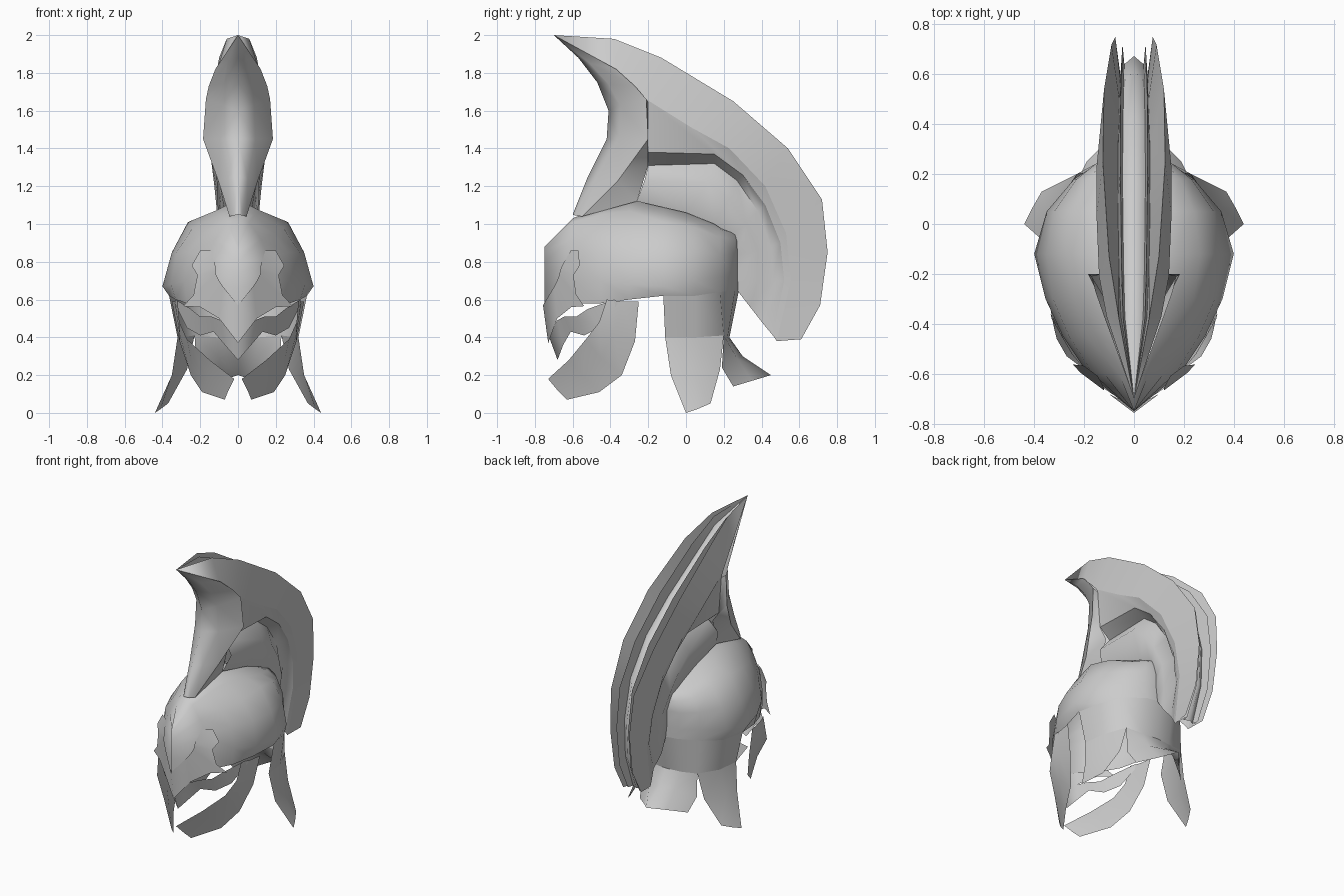
import bpy, bmesh, math

metal = bpy.data.materials.new("plain grey")
metal.diffuse_color = (0.6, 0.6, 0.6, 1)


def finish(name, bm, angle):
    """Face the half part outward, mirror it and shade it."""
    bmesh.ops.remove_doubles(bm, verts=bm.verts, dist=0.0005)
    bmesh.ops.recalc_face_normals(bm, faces=bm.faces)
    if sum(f.normal.x * f.calc_area() for f in bm.faces) < 0:
        bmesh.ops.reverse_faces(bm, faces=bm.faces)
    me = bpy.data.meshes.new(name)
    bm.to_mesh(me)
    bm.free()
    ob = bpy.data.objects.new(name, me)
    bpy.context.collection.objects.link(ob)
    me.materials.append(metal)
    mod = ob.modifiers.new("mirror", 'MIRROR')
    mod.merge_threshold = 0.001
    bpy.ops.object.select_all(action='DESELECT')
    ob.select_set(True)
    bpy.context.view_layer.objects.active = ob
    bpy.ops.object.shade_smooth_by_angle(angle=math.radians(angle))
    return ob


def loft(name, rows, angle=60):
    """Skin a grid of equally long rows of points."""
    bm = bmesh.new()
    grid = [[bm.verts.new(p) for p in row] for row in rows]
    for a, b in zip(grid, grid[1:]):
        for i in range(len(a) - 1):
            bm.faces.new((a[i], a[i + 1], b[i + 1], b[i]))
    return finish(name, bm, angle)


# Skull shell: y, top z, then crown, temple, side, flare and lower edge as x, z
sections = [
    (-.75, .88, 0, .86, 0, .80, 0, .73, 0, .66, 0, .57),
    (-.60, 1.03, .06, 1.01, .12, .92, .165, .82, .185, .70, .185, .58),
    (-.45, 1.09, .09, 1.05, .19, .95, .26, .85, .285, .70, .27, .58),
    (-.30, 1.13, .12, 1.07, .24, .98, .325, .85, .355, .68, .33, .60),
    (-.12, 1.11, .15, 1.05, .265, 1.01, .35, .85, .40, .67, .365, .62),
    (.05, 1.06, .15, 1.01, .24, .98, .32, .85, .35, .70, .33, .62),
    (.18, .99, .11, .97, .185, .93, .23, .84, .24, .72, .24, .64),
    (.26, .95, .05, .95, .11, .92, .13, .84, .12, .72, .11, .65),
    (.28, .94, 0, .93, 0, .90, 0, .84, 0, .72, 0, .65),
]
loft("skull_shell", [[(0, s[0], s[1])] + [(s[i], s[0], s[i + 1]) for i in range(2, 12, 2)]
                     for s in sections])

# Neck guard: collar, flared side flap and rear flap
collar_top = [(.365, -.12, .62), (.33, .05, .62), (.24, .18, .64), (.11, .26, .65), (0, .28, .65)]
collar_low = [(.32, -.11, .40), (.30, .05, .40), (.23, .20, .41), (.11, .22, .40), (0, .23, .40)]
loft("neck_collar", [collar_top, collar_low])
loft("side_flap", [collar_low[:3],
                   [(.35, -.08, .20), (.34, .04, .20), (.27, .18, .23)],
                   [(.44, 0, 0), (.41, .06, .02), (.37, .13, .05)]])
loft("rear_flap", [collar_low[2:],
                   [(.22, .19, .24), (.10, .27, .29), (0, .30, .30)],
                   [(.19, .25, .14), (.09, .35, .17), (0, .45, .20)]])

# Cheek guard: hooks forward under the face
loft("cheek_guard", [
    [(.32, -.42, .60), (.31, -.46, .48), (.27, -.53, .39), (.15, -.62, .28), (.02, -.73, .18)],
    [(.335, -.34, .59), (.31, -.38, .42), (.25, -.45, .29), (.16, -.55, .20), (.05, -.68, .12)],
    [(.35, -.25, .59), (.31, -.27, .38), (.25, -.34, .20), (.19, -.46, .11), (.07, -.63, .07)]])

# Beaked mask below the eye slits
loft("face_mask", [
    [(0, -.735, .43), (.09, -.68, .49), (.14, -.645, .51), (.20, -.58, .51),
     (.25, -.52, .55), (.33, -.38, .60)],
    [(0, -.68, .28), (.07, -.65, .36), (.13, -.61, .43), (.20, -.54, .41),
     (.27, -.46, .45), (.335, -.36, .58)]])


# Visor: pointed nose piece rising into a brow horn on each side
def on_brow(x, z):
    return (x, -.757 + .75 * x + max(0, z - .75) * .35 + max(0, .48 - z) * .25, z)


horn_inner = [(0, .57), (.08, .67), (.10, .70), (.115, .73), (.12, .75), (.12, .78), (.145, .86)]
horn_outer = [(0, .37), (.10, .50), (.20, .56), (.29, .565), (.24, .60), (.215, .73), (.245, .78)]
loft("visor", [[on_brow(*p) for p in horn_inner + [(.145, .86)]],
               [on_brow(*p) for p in horn_outer + [(.20, .86)]]])

# Crest side walls: rim, bulge and rolled lower edge
rim = [(0, -.70, 2.0), (.06, -.38, 1.98), (.10, -.13, 1.88), (.125, .25, 1.65), (.12, .54, 1.40),
       (.09, .72, 1.13), (.075, .75, .85), (.07, .71, .57), (.07, .61, .39)]
bulge = [(0, -.70, 2.0), (.11, -.37, 1.82), (.14, -.21, 1.66), (.15, .03, 1.51), (.15, .23, 1.40),
         (.125, .42, 1.20), (.10, .53, .95), (.08, .555, .70), (.055, .48, .38)]
wall_edge = [(.12, -.20, 1.38), (.12, .15, 1.37), (.115, .30, 1.26), (.10, .42, 1.10),
             (.085, .50, .90), (.07, .52, .70), (.05, .46, .41)]
loft("crest_wall", [rim, bulge])
loft("crest_wall_lower", [bulge[2:], wall_edge])

# Rounded rib between the crest and the skull
rib_in = [(.04, -.20, 1.31), (.04, .15, 1.32), (.04, .27, 1.23), (.04, .38, 1.07),
          (.04, .45, .88), (.035, .46, .70), (.03, .41, .47)]
rib_out = [(.10, -.22, 1.23), (.11, .12, 1.22), (.11, .23, 1.13), (.10, .32, 1.00),
           (.08, .38, .86), (.065, .38, .70), (.045, .34, .56)]
rib_base = [(.06, -.26, 1.12), (.07, 0, 1.06), (.07, .15, 1.00), (.06, .24, .94),
            (.04, .27, .84), (.04, .27, .74), (.03, .27, .65)]
loft("crest_rib", [wall_edge, rib_in, rib_out, rib_base], 85)


# Grooved plume inside the walls: ridges and valleys stepped in from the rim
def inset(t, width):
    return [(a[0] * .2 * width / .05 + (width * .8 if i else 0),
             a[1] + (b[1] - a[1]) * t, a[2] + (b[2] - a[2]) * t)
            for i, (a, b) in enumerate(zip(rim, bulge))]


plume_tip = [(0, p[1], p[2]) for p in inset(.35, .05)]
loft("crest_plume", [rim, inset(.75, .05), inset(.13, .042), inset(.5, .035), plume_tip], 30)

# Curved front shield of the crest, and its returns to the walls
centre = [(0, -.70, 2.0), (0, -.57, 1.88), (0, -.47, 1.75), (0, -.41, 1.60),
          (0, -.42, 1.45), (0, -.52, 1.25), (0, -.60, 1.05)]
wing = [(0, -.70, 2.0), (.12, -.37, 1.82), (.155, -.27, 1.73), (.17, -.21, 1.66),
        (.185, -.20, 1.45), (.105, -.36, 1.23), (.045, -.55, 1.04)]
middle = [((a[0] + b[0]) / 2, a[1] * .7 + b[1] * .3, (a[2] + b[2]) / 2)
          for a, b in zip(centre, wing)]
loft("crest_front", [centre, middle, wing])
loft("crest_front_return", [wing[3:], [(.14, -.20, 1.64), (.12, -.20, 1.38),
                                       (.07, -.20, 1.31), (.06, -.26, 1.12)]])
